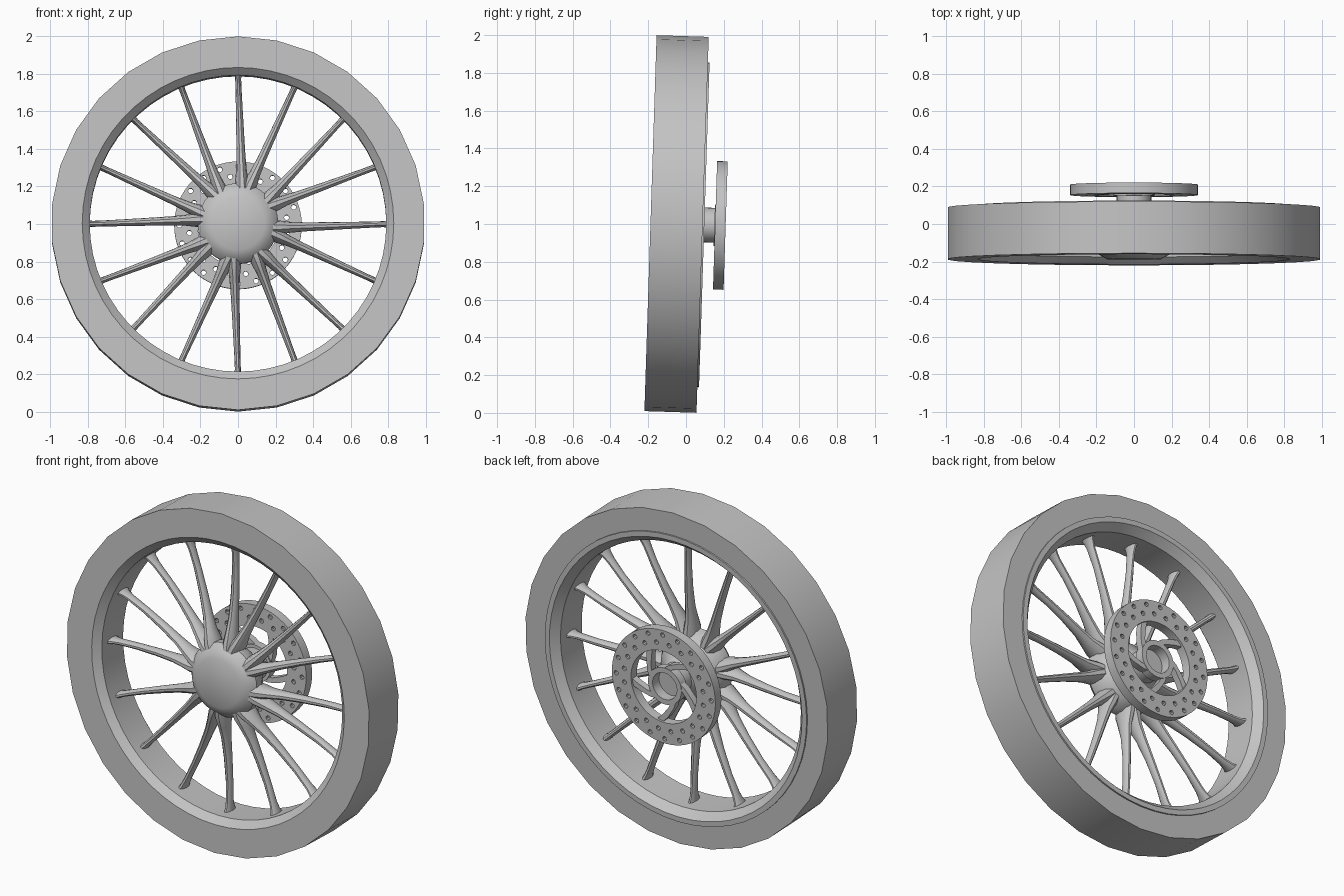
import bpy, bmesh
from math import sin, cos, pi, radians, sqrt
from mathutils import Matrix, Vector

cube = bpy.data.objects.get("Cube")
if cube:
    bpy.data.objects.remove(cube)

# One grey for the whole wheel
grey = bpy.data.materials.new("plain_grey")
grey.use_nodes = True
GREY = (0.55, 0.55, 0.55, 1)
grey.diffuse_color = GREY
grey.node_tree.nodes["Principled BSDF"].inputs["Base Color"].default_value = GREY

# The axle runs along local y; the whole wheel leans slightly backwards
WHEEL = Matrix.Translation((0, -0.05, 1.0)) @ Matrix.Rotation(radians(-1.86), 4, 'X')


def finish(name, bm):
    bmesh.ops.remove_doubles(bm, verts=bm.verts, dist=1e-5)
    bmesh.ops.recalc_face_normals(bm, faces=bm.faces)
    bm.transform(WHEEL)
    mesh = bpy.data.meshes.new(name)
    bm.to_mesh(mesh)
    bm.free()
    mesh.materials.append(grey)
    obj = bpy.data.objects.new(name, mesh)
    bpy.context.collection.objects.link(obj)
    bpy.ops.object.select_all(action='DESELECT')
    obj.select_set(True)
    bpy.context.view_layer.objects.active = obj
    bpy.ops.object.shade_smooth_by_angle(angle=radians(32))
    return obj


def lathe(name, profile, steps, closed=True):
    """Spin (radius, y) points around the axle."""
    bm = bmesh.new()
    verts = [bm.verts.new((r, y, 0)) for r, y in profile]
    pairs = list(zip(verts, verts[1:] + verts[:1]))
    edges = [bm.edges.new(p) for p in (pairs if closed else pairs[:-1])]
    # Start the spin at the top so that a corner lies on the vertical
    bm.transform(Matrix.Rotation(-pi / 2, 4, 'Y'))
    bmesh.ops.spin(bm, geom=verts + edges, axis=(0, 1, 0), cent=(0, 0, 0),
                   steps=steps, angle=2 * pi)
    return finish(name, bm)


def loft(bm, sections, sides, phase=0.0):
    """Bridge rings given as (radius, angle, y, half width, half depth)."""
    rings = []
    for r, a, y, w, d in sections:
        out = Vector((cos(a), 0, sin(a)))
        side = Vector((-sin(a), 0, cos(a)))
        ring = []
        for k in range(sides):
            t = 2 * pi * k / sides + phase
            p = out * r + side * (w * cos(t)) + Vector((0, y + d * sin(t), 0))
            ring.append(bm.verts.new(p))
        rings.append(ring)
    for lo, hi in zip(rings, rings[1:]):
        for k in range(sides):
            n = (k + 1) % sides
            bm.faces.new((lo[k], lo[n], hi[n], hi[k]))
    bm.faces.new(rings[0])
    bm.faces.new(rings[-1])


# Tyre: square-shouldered band
lathe("tyre", [(0.9955, -0.138), (0.9955, 0.138), (0.835, 0.138), (0.835, -0.138)], 30)

# Rim: barrel with a sloped lip at each side, standing proud at the back
lathe("rim", [(0.84, -0.138), (0.83, -0.138), (0.79, -0.10), (0.79, 0.10),
              (0.83, 0.147), (0.86, 0.147), (0.86, 0.13), (0.84, 0.13)], 60)

# Hub: flat cap, front cone, body tapering back to a hollow shaft
lathe("hub", [(0, -0.138), (0.143, -0.138), (0.19, -0.112), (0.215, -0.08),
              (0.215, -0.03), (0.18, 0.03), (0.12, 0.09), (0.092, 0.13),
              (0.092, 0.20), (0.11, 0.20), (0.11, 0.25), (0.08, 0.25),
              (0.08, 0.19), (0, 0.19)], 32, closed=False)

# Spokes: sixteen, leaning together in pairs towards the hub
SPOKE = [  # radius, y, half width, half depth
    (0.15, -0.045, 0.042, 0.075),
    (0.22, -0.045, 0.038, 0.068),
    (0.28, -0.04, 0.029, 0.05),
    (0.36, -0.025, 0.024, 0.036),
    (0.48, -0.01, 0.021, 0.028),
    (0.62, 0.0, 0.018, 0.025),
    (0.73, 0.0, 0.016, 0.029),
    (0.77, 0.0, 0.016, 0.038),
    (0.797, 0.0, 0.018, 0.052),
]
bm = bmesh.new()
for i in range(16):
    angle = pi / 2 + i * pi / 8
    lean = radians(-5.5 if i % 2 == 0 else 5.5)
    rows = []
    for r, y, w, d in SPOKE:
        # Straight line from the rim point to the shifted root, in angle terms
        shift = lean * (0.797 - r) / (0.797 - 0.22) * 0.22 / r
        rows.append((r, angle + shift, y, w, d))
    loft(bm, rows, 10)
finish("spokes", bm)

# Brake disc: flat ring with two rows of drilled holes
DISC_Y, DISC_HALF = 0.232, 0.028
curve = bpy.data.curves.new("disc_outline", 'CURVE')
curve.dimensions = '2D'
curve.fill_mode = 'BOTH'
curve.extrude = DISC_HALF


def circle(cx, cy, r, n):
    spline = curve.splines.new('POLY')
    spline.points.add(n - 1)
    spline.use_cyclic_u = True
    for k, p in enumerate(spline.points):
        t = 2 * pi * k / n
        p.co = (cx + r * cos(t), cy + r * sin(t), 0, 1)


circle(0, 0, 0.34, 64)
circle(0, 0, 0.215, 48)
for row, offset in ((0.312, 0.0), (0.262, 0.5)):
    for k in range(20):
        t = 2 * pi * (k + offset) / 20
        circle(row * cos(t), row * sin(t), 0.0135, 10)
helper = bpy.data.objects.new("disc_outline", curve)
bpy.context.collection.objects.link(helper)
bpy.context.view_layer.update()
filled = bpy.data.meshes.new_from_object(
    helper.evaluated_get(bpy.context.evaluated_depsgraph_get()))
bm = bmesh.new()
bm.from_mesh(filled)
bm.transform(Matrix.Translation((0, DISC_Y, 0)) @ Matrix.Rotation(pi / 2, 4, 'X'))
bpy.data.objects.remove(helper)
bpy.data.meshes.remove(filled)
finish("brake_disc", bm)

# Disc carrier: five swept arms from the shaft to the disc
bm = bmesh.new()
for i in range(5):
    a = pi / 2 + i * 2 * pi / 5
    rows = [(r, a + radians(turn), DISC_Y - 0.005, 0.021 * sqrt(2), 0.02 * sqrt(2))
            for r, turn in ((0.095, 0), (0.13, 20), (0.18, 37), (0.225, 47))]
    loft(bm, rows, 4, pi / 4)
finish("disc_arms", bm)
